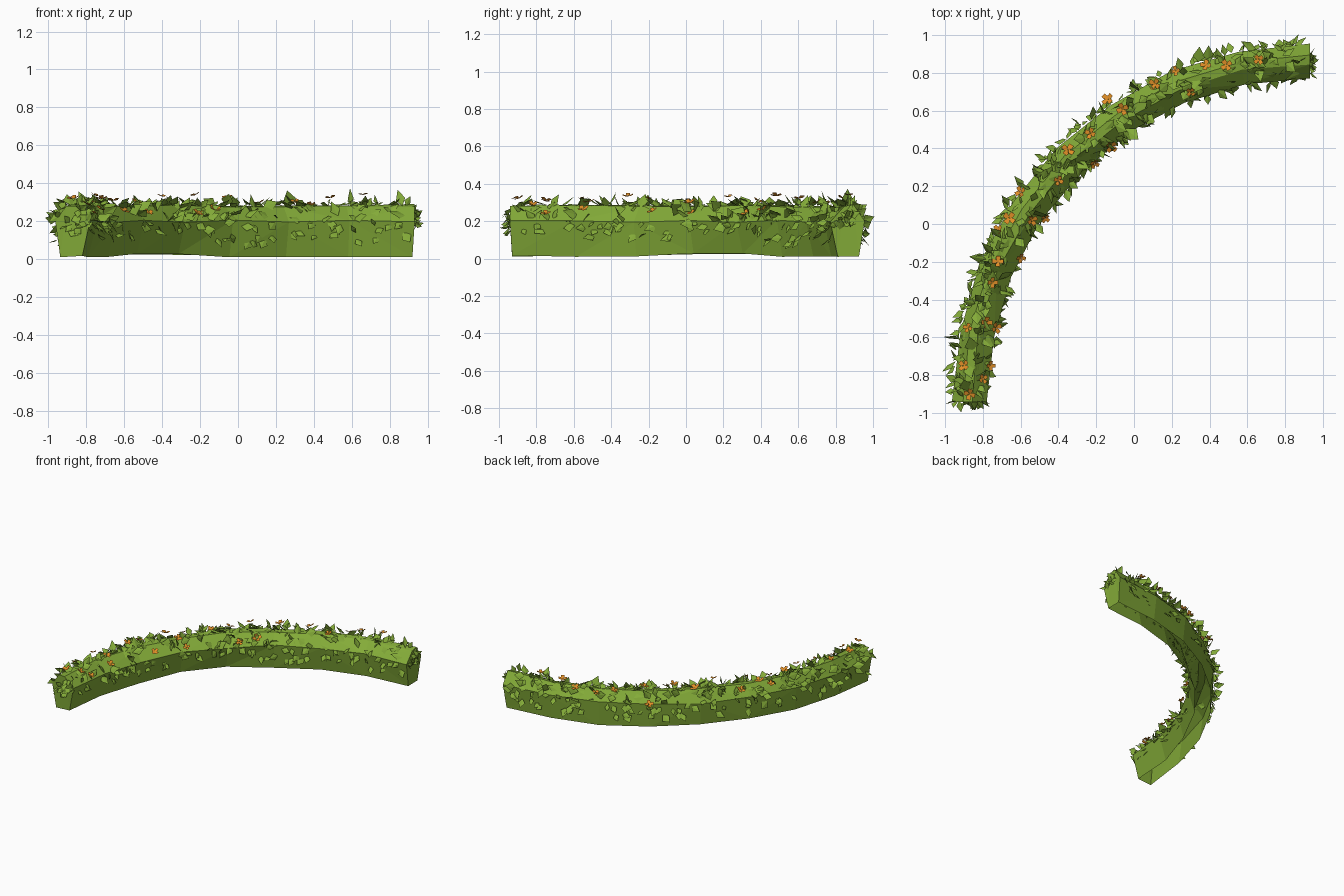
import bpy, bmesh, math, random
from mathutils import Vector

random.seed(11)
rnd = random.uniform
cube = bpy.data.objects.get("Cube")
if cube:
    bpy.data.objects.remove(cube, do_unlink=True)

CX, CY, RADIUS, SEGMENTS = 0.92, -0.93, 1.79, 8
# Cross-section: (offset outward from the centre line, height)
PROFILE = [(-0.05, 0.02), (-0.09, 0.2), (-0.015, 0.28),
           (0.035, 0.285), (0.09, 0.2), (0.07, 0.02)]
UP = Vector((0, 0, 1))


def material(name, color):
    m = bpy.data.materials.new(name)
    m.use_nodes = True
    m.diffuse_color = (*color, 1)
    m.node_tree.nodes["Principled BSDF"].inputs["Base Color"].default_value = (*color, 1)
    return m


def finish(bm, name, mat):
    mesh = bpy.data.meshes.new(name)
    bm.to_mesh(mesh)
    bm.free()
    mesh.materials.append(mat)
    obj = bpy.data.objects.new(name, mesh)
    bpy.context.collection.objects.link(obj)


def outward(t):
    """Horizontal outward direction at fraction t of the quarter arc."""
    a = math.pi * (1 - t / 2)
    return Vector((math.cos(a), math.sin(a), 0))


def along(t):
    """Horizontal direction of travel along the arc."""
    o = outward(t)
    return Vector((o.y, -o.x, 0))


def on_arc(t, offset, z):
    p = outward(t) * (RADIUS + offset)
    return Vector((CX + p.x, CY + p.y, z))


def on_profile(t, side, f):
    """Point and normal on one side of the cross-section."""
    (r0, z0), (r1, z1) = PROFILE[side], PROFILE[side + 1]
    n = (outward(t) * (z0 - z1) + UP * (r1 - r0)).normalized()
    return on_arc(t, r0 + (r1 - r0) * f, z0 + (z1 - z0) * f), n


def leaf(bm, root, direction, facing, length):
    """Pointed kite with a light fold along its midrib."""
    direction = direction.normalized()
    across = direction.cross(facing).normalized() * length * rnd(0.28, 0.42)
    fold = direction.cross(across).normalized() * length * 0.06
    mid = root + direction * length * rnd(0.3, 0.5) + fold
    base, tip = bm.verts.new(root), bm.verts.new(root + direction * length)
    left, right = bm.verts.new(mid - across), bm.verts.new(mid + across)
    bm.faces.new((base, tip, left))
    bm.faces.new((base, right, tip))


green = material("hedge green", (0.23, 0.41, 0.04))
orange = material("petal orange", (0.74, 0.27, 0.02))

# Clipped hedge body: faceted sweep along a quarter arc, open underneath
bm = bmesh.new()
rings = []
for i in range(SEGMENTS + 1):
    t = i / SEGMENTS
    ring = []
    for j, (r, z) in enumerate(PROFILE):
        foot = j in (0, len(PROFILE) - 1)
        dz = rnd(-0.012, 0.008) if foot else rnd(-0.006, 0.006)
        shift = 0 if foot or 0 < i < SEGMENTS else 0.012 * (1 if i else -1)
        ring.append(bm.verts.new(on_arc(t, r + rnd(-0.007, 0.007), z + dz) + along(t) * shift))
    rings.append(ring)
for a, b in zip(rings, rings[1:]):
    for j in range(len(PROFILE) - 1):
        bm.faces.new((a[j], a[j + 1], b[j + 1], b[j]))
bm.faces.new(rings[0])
bm.faces.new(rings[-1])
bmesh.ops.triangulate(bm, faces=bm.faces)
bmesh.ops.recalc_face_normals(bm, faces=bm.faces)
finish(bm, "hedge_body", green)

# Leaves: thick on the crown and shoulders
bm = bmesh.new()
for side, count in ((1, 105), (2, 85), (3, 105)):
    for i in range(count):
        t = rnd(0.005, 0.995)
        p, n = on_profile(t, side, rnd(0, 1))
        d = n * rnd(0.1, 0.7) + along(t) * rnd(-1, 1) + outward(t) * rnd(-0.6, 0.6)
        leaf(bm, p, d, n + along(t) * rnd(-0.7, 0.7), rnd(0.055, 0.095))
# Sparse drooping leaves on the walls
for side in (0, 4):
    for i in range(70):
        t = rnd(0.01, 0.99)
        f = 1 - 0.55 * rnd(0, 1) ** 1.3
        p, n = on_profile(t, side, f if side == 0 else 1 - f)
        d = n * rnd(0.2, 0.6) + along(t) * rnd(-0.8, 0.8) + UP * rnd(-0.7, 0.2)
        leaf(bm, p, d, n + UP * rnd(0.2, 0.8), rnd(0.05, 0.08))
# Leaves sprouting from the two end faces
for t, way in ((0, -1), (1, 1)):
    for i in range(18):
        n = along(t) * way
        p = on_arc(t, rnd(-0.08, 0.08), rnd(0.14, 0.26)) + n * 0.008
        d = n * rnd(0.2, 0.5) + outward(t) * rnd(-0.8, 0.8) + UP * rnd(-0.5, 0.6)
        leaf(bm, p, d, n + UP * rnd(0, 0.6), rnd(0.045, 0.075))
finish(bm, "leaves", green)

# Four-petalled flowers dotted along the crown
SPOTS = [(0.66, 0.87), (0.49, 0.84), (0.38, 0.84), (0.22, 0.81), (0.3, 0.7), (0.11, 0.74),
         (-0.14, 0.66), (-0.06, 0.61), (-0.23, 0.48), (-0.35, 0.39), (-0.4, 0.23), (-0.21, 0.32),
         (-0.12, 0.41), (-0.47, 0.03), (-0.66, 0.03), (-0.6, 0.17), (-0.72, -0.03), (-0.6, -0.18),
         (-0.72, -0.2), (-0.75, -0.31), (-0.78, -0.52), (-0.88, -0.55), (-0.73, -0.55),
         (-0.9, -0.75), (-0.8, -0.82), (-0.76, -0.75), (-0.87, -0.9), (-0.54, 0.02)]
PETAL = [(0, 0, 0), (0.45, -0.4, 0.1), (1, -0.38, 0.3), (1, 0.38, 0.3), (0.45, 0.4, 0.1)]
bm = bmesh.new()
for x, y in SPOTS:
    v = Vector((x - CX, y - CY, 0))
    off, out = v.length - RADIUS, v.normalized()
    # Height follows the shoulders of the cross-section, clear of the leaves
    z = 0.315 - max(0, abs(off) - 0.03) * 1.1 + rnd(0, 0.025)
    centre = Vector((x, y, z))
    n = (UP + out * off * 5 + Vector((rnd(-0.3, 0.3), rnd(-0.3, 0.3), 0))).normalized()
    u = n.orthogonal().normalized()
    w = n.cross(u)
    size, turn = rnd(0.024, 0.034), rnd(0, math.pi)
    for k in range(4):
        a = turn + k * math.pi / 2
        d, s = u * math.cos(a) + w * math.sin(a), w * math.cos(a) - u * math.sin(a)
        bm.faces.new([bm.verts.new(centre + (d * f + s * g + n * h) * size) for f, g, h in PETAL])
finish(bm, "flowers", orange)
